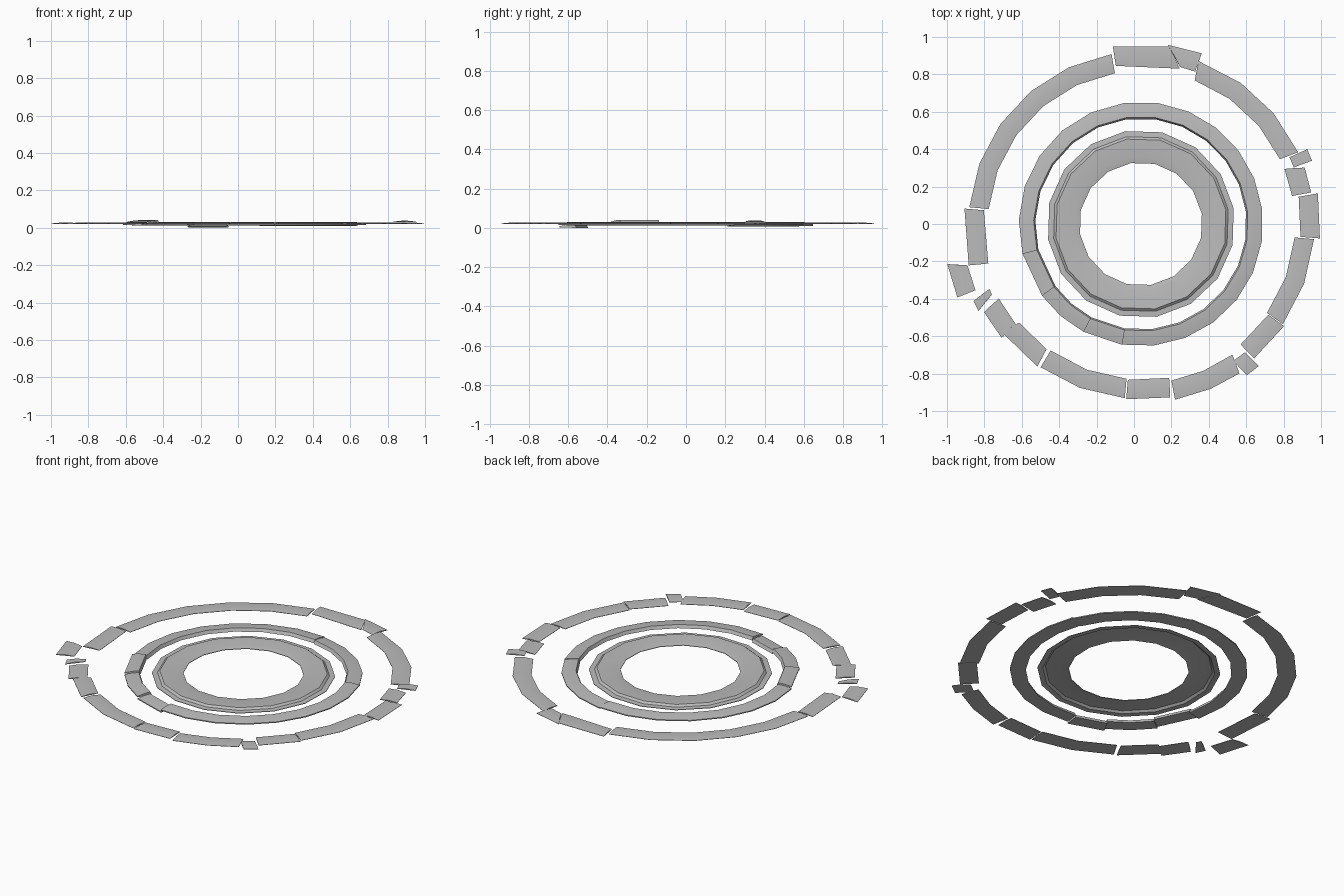
import bpy
import math

cube = bpy.data.objects.get("Cube")
if cube:
    bpy.data.objects.remove(cube, do_unlink=True)

CENTRE_X = 0.037

stone = bpy.data.materials.new("plain_grey")
stone.use_nodes = True
grey = (0.5, 0.5, 0.5, 1)
stone.diffuse_color = grey
stone.node_tree.nodes["Principled BSDF"].inputs["Base Color"].default_value = grey


def sweep(name, profile, stations, closed=False):
    """Sweep a closed profile of (t, z) round the centre.

    Each station is (inner angle, outer angle, inner radius, outer radius)."""
    verts, faces = [], []
    size, count = len(profile), len(stations)
    for a_in, a_out, r_in, r_out in stations:
        for t, z in profile:
            a = math.radians(a_in + (a_out - a_in) * t)
            r = r_in + (r_out - r_in) * t
            verts.append((CENTRE_X + r * math.cos(a), r * math.sin(a), z))
    for s in range(count if closed else count - 1):
        here, there = s * size, (s + 1) % count * size
        for k in range(size):
            n = (k + 1) % size
            faces.append((here + k, there + k, there + n, here + n))
    if not closed:
        faces.append(tuple(range(size)))
        faces.append(tuple(reversed(range((count - 1) * size, count * size))))
    mesh = bpy.data.meshes.new(name)
    mesh.from_pydata(verts, [], faces)
    mesh.update()
    mesh.materials.append(stone)
    obj = bpy.data.objects.new(name, mesh)
    bpy.context.collection.objects.link(obj)
    bpy.ops.object.select_all(action="DESELECT")
    obj.select_set(True)
    bpy.context.view_layer.objects.active = obj
    # make normals consistent
    bpy.ops.object.mode_set(mode="EDIT")
    bpy.ops.mesh.select_all(action="SELECT")
    bpy.ops.mesh.normals_make_consistent(inside=False)
    bpy.ops.object.mode_set(mode="OBJECT")
    bpy.ops.object.shade_smooth_by_angle(angle=math.radians(25))
    return obj


def arc(start, end, r_in, r_out, step, skew=(0, 0)):
    """Stations along an arc; skew slants the outer corner of each end."""
    n = max(1, round((end - start) / step))
    result = []
    for i in range(n + 1):
        a = start + (end - start) * i / n
        slant = skew[0] if i == 0 else skew[1] if i == n else 0
        result.append((a, a + slant, r_in, r_out))
    return result


# Inner stepped disc: a thin shell with a dropped flange
top = [(0.33, 0.019), (0.36, 0.025), (0.46, 0.028), (0.473, 0.017), (0.503, 0.015)]
shell = top + [(r, z - 0.003) for r, z in reversed(top)]
turns = [(9.5 + i * 22.5, 9.5 + i * 22.5, 0, 1) for i in range(16)]
sweep("inner_disc", shell, turns, closed=True)

# Middle ring, broken into sections at different heights
sections = [
    ("right", -99, 22, 0),
    ("back_right", 22, 82, -0.004),
    ("back_left", 82, 194, 0),
    ("raised", 194, 216, 0.01),
    ("front_left", 216, 242, 0),
    ("sunken", 242, 261, -0.012),
]
for name, start, end, lift in sections:
    ring = [(0, 0.012), (0.1, 0.031), (0.5, 0.029), (1, 0.021), (1, 0.015)]
    ring = [(t, z + lift) for t, z in ring]
    sweep("middle_ring_" + name, ring, arc(start, end, 0.565, 0.653, 15))

# Outer ring fragments: start, end, outer radius, lift, end slants
fragments = [
    (-4.6, 9.8, 0.96, 0, 0, 0),
    (10.5, 21, 0.926, 0, 0, -2),
    (20.3, 24.2, 0.975, 0.01, 0, 0),
    (25, 69.5, 0.924, 0, -0.5, 1),
    (70.4, 76, 0.969, 0, 0, 5.5),
    (76, 99, 0.96, 0, 5, 0),
    (99.8, 174.4, 0.922, 0, 0, 0),
    (175, 194.5, 0.947, 0, 0, -1),
    (193.4, 201.8, 1.057, 0, -1.7, 0),
    (203.2, 205.3, 0.985, 0, 1.5, 2.9),
    (207.7, 219.2, 0.962, 0, 1.6, 0),
    (219, 233, 0.942, 0, -1, 1),
    (234.5, 264.7, 0.935, 0, 0.5, 0),
    (265.2, 280.4, 0.94, 0, 0, -0.8),
    (281, 305, 0.957, 0, 0, -1.6),
    (304, 309, 0.987, 0, 1, 0.7),
    (309.6, 324.5, 0.94, 0, 0.5, 0),
    (324.8, 355, 0.929, 0, 0, 0),
]
for i, (start, end, radius, lift, s0, s1) in enumerate(fragments):
    tile = [(0, 0.021), (0, 0.023), (0.5, 0.028), (1, 0.023), (1, 0.021)]
    tile = [(t, z + lift) for t, z in tile]
    sweep(f"outer_fragment_{i + 1}", tile,
          arc(start, end, radius - 0.104, radius, 15.5, (s0, s1)))
